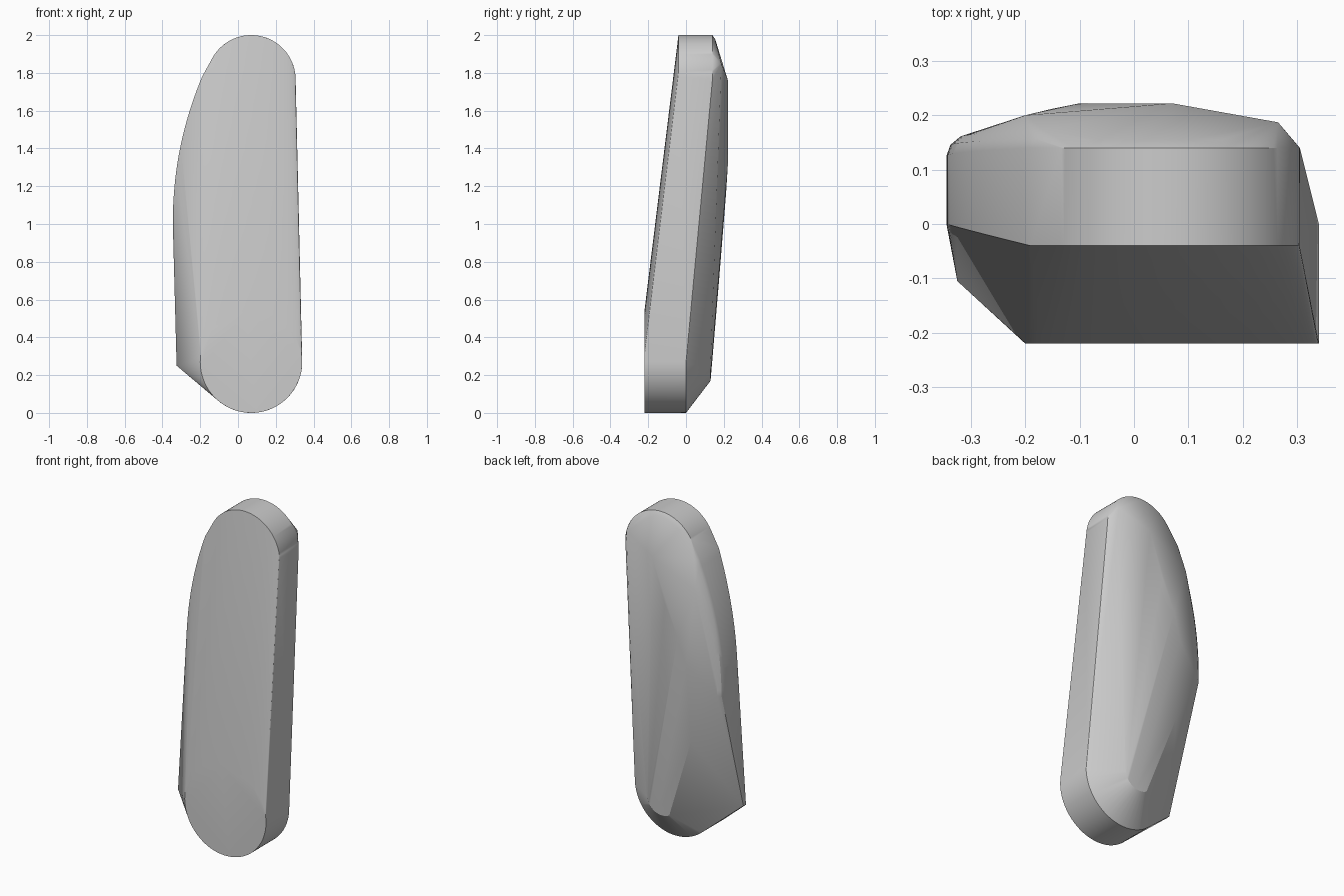
import bpy, bmesh
from math import sin, cos, radians

cube = bpy.data.objects.get("Cube")
if cube:
    bpy.data.objects.remove(cube, do_unlink=True)

grey = bpy.data.materials.new("plain grey")
grey.use_nodes = True
colour = (0.6, 0.6, 0.6, 1)
grey.diffuse_color = colour
grey.node_tree.nodes["Principled BSDF"].inputs["Base Color"].default_value = colour

AXIS = 0.07


def arc(radius, z, y, start, end, steps):
    """Points of an arc in the plane y, centred on the body axis."""
    angles = [radians(start + (end - start) * i / steps) for i in range(steps + 1)]
    return [(AXIS + radius * cos(a), y, z + radius * sin(a)) for a in angles]


points = []
# Foot: round front pad, its rear rim and the smaller rear rim
points += arc(0.27, 0.27, -0.22, 0, 360, 64)
points += arc(0.27, 0.27, 0.0, -130, 0, 32)
points += arc(0.1, 0.27, 0.13, -120, 0, 16)
# Head: rounded band and its softened rear rim
points += arc(0.235, 1.765, -0.04, 0, 165, 48)
points += arc(0.235, 1.765, 0.14, 0, 150, 48)
points += arc(0.212, 1.765, 0.155, 30, 140, 32)
# Back ridge, from the head down to the foot
points += [(0.265, 0.187, 1.85), (0.07, 0.222, 1.76), (-0.015, 0.222, 1.5),
           (-0.1, 0.222, 1.32), (-0.15, 0.212, 1.16), (-0.155, 0.174, 0.69),
           (-0.2, 0.2, 1.62)]
# Side bulge: outer curve with a front edge and a rounded rear edge
for i in range(25):
    t = i / 24
    z = 1.0 + 0.78 * t
    x = -0.345 + 0.155 * t ** 2.1
    points += [(x, -0.04 * t ** 2, z), (x, 0.125 + 0.015 * t, z),
               (x + 0.007, 0.145 + 0.012 * t, z), (x + 0.025, 0.16 + 0.012 * t, z)]
# Lower corner of the bulge
points += [(-0.325, -0.105, 0.25), (-0.322, -0.085, 0.25)]

# Skin the outlines with one convex shell
bm = bmesh.new()
for p in points:
    bm.verts.new(p)
hull = bmesh.ops.convex_hull(bm, input=bm.verts)
spare = {g for g in hull["geom_interior"] + hull["geom_unused"]
         if isinstance(g, bmesh.types.BMVert)}
bmesh.ops.delete(bm, geom=list(spare), context="VERTS")
bmesh.ops.dissolve_limit(bm, angle_limit=radians(0.5), verts=bm.verts, edges=bm.edges)
bmesh.ops.recalc_face_normals(bm, faces=bm.faces)
mesh = bpy.data.meshes.new("rounded_grip")
bm.to_mesh(mesh)
bm.free()
mesh.materials.append(grey)
grip = bpy.data.objects.new("rounded_grip", mesh)
bpy.context.collection.objects.link(grip)
bpy.context.view_layer.objects.active = grip
grip.select_set(True)
bpy.ops.object.shade_smooth_by_angle(angle=radians(30))
